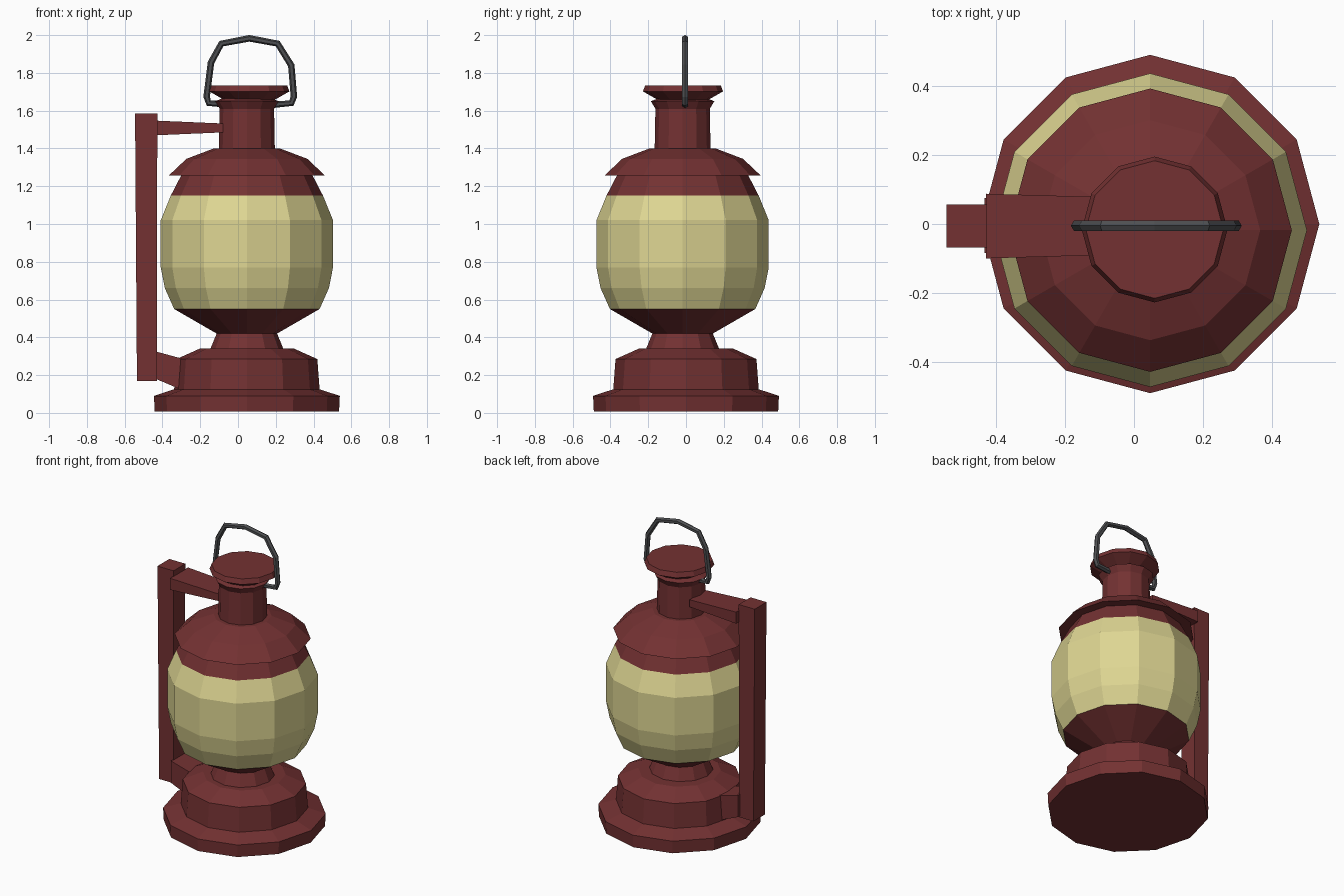
import bpy, bmesh, math
from mathutils import Vector

if "Cube" in bpy.data.objects:
    bpy.data.objects.remove(bpy.data.objects["Cube"])


def material(name, rgb):
    m = bpy.data.materials.new(name)
    m.diffuse_color = (*rgb, 1)
    m.use_nodes = True
    m.node_tree.nodes["Principled BSDF"].inputs["Base Color"].default_value = m.diffuse_color
    return m


RED = material("dark red enamel", (0.172, 0.031, 0.032))
GLASS = material("pale yellow glass", (0.73, 0.67, 0.29))
STEEL = material("dark grey wire", (0.075, 0.077, 0.082))
SIDES = 12


def finish(bm, name, mat):
    bmesh.ops.recalc_face_normals(bm, faces=bm.faces)
    me = bpy.data.meshes.new(name)
    bm.to_mesh(me)
    bm.free()
    me.materials.append(mat)
    ob = bpy.data.objects.new(name, me)
    bpy.context.collection.objects.link(ob)
    return ob


def skin(name, mat, rings, caps=(True, True)):
    """Bridge successive closed rings of points, with optional end caps."""
    bm = bmesh.new()
    loops = [[bm.verts.new(p) for p in ring] for ring in rings]
    n = len(loops[0])
    for a, b in zip(loops, loops[1:]):
        for i in range(n):
            j = (i + 1) % n
            bm.faces.new((a[i], a[j], b[j], b[i]))
    if caps[0]:
        bm.faces.new(loops[0][::-1])
    if caps[1]:
        bm.faces.new(loops[-1])
    return finish(bm, name, mat)


def lathe(name, mat, profile, cx=0.047, cy=-0.018, caps=(False, False)):
    """Turn (radius, height) pairs about a vertical axis."""
    rings = []
    for r, z in profile:
        rings.append([(cx + r * math.cos(2 * math.pi * i / SIDES),
                       cy + r * math.sin(2 * math.pi * i / SIDES), z)
                      for i in range(SIDES)])
    return skin(name, mat, rings, caps)


def beam(name, mat, ends):
    """Tapered box from cross-sections (x, y0, y1, z0, z1)."""
    skin(name, mat, [[(x, y0, z0), (x, y1, z0), (x, y1, z1), (x, y0, z1)]
                     for x, y0, y1, z0, z1 in ends])


# Stepped base with foot flange, tank and shoulder
lathe("base", RED, [(0.488, 0.008), (0.492, 0.09), (0.385, 0.125), (0.373, 0.285),
                    (0.25, 0.34), (0.17, 0.34)], 0.047, 0, (True, True))

# Waist and bowl below the globe
lathe("lower_bowl", RED, [(0.195, 0.335), (0.16, 0.42), (0.385, 0.55)])

# Globe
lathe("glass_globe", GLASS, [(0.385, 0.55), (0.434, 0.66), (0.456, 0.77),
                             (0.456, 1.02), (0.403, 1.15)])

# Upper shell continuing the globe, then overhanging hood
lathe("upper_shell", RED, [(0.403, 1.15), (0.345, 1.262)])
lathe("hood", RED, [(0.345, 1.262), (0.412, 1.258), (0.32, 1.345), (0.175, 1.40),
                    (0.14, 1.40)])

# Chimney with flared lip
lathe("chimney", RED, [(0.148, 1.395), (0.144, 1.61), (0.168, 1.65), (0.13, 1.665)],
      caps=(False, True))

# Lid
lathe("lid", RED, [(0.13, 1.655), (0.212, 1.702), (0.2, 1.734)], 0.06, -0.016, (True, True))

# Side post with its upper arm and lower bracket
skin("side_post", RED, [
    [(x0, y0, z), (x1, y0, z), (x1, y1, z), (x0, y1, z)]
    for x0, x1, y0, y1, z in ((-0.535, -0.43, -0.065, 0.055, 0.17),
                              (-0.545, -0.427, -0.068, 0.056, 1.585))])
beam("upper_arm", RED, [(-0.43, -0.1, 0.088, 1.47, 1.547), (-0.08, -0.09, 0.078, 1.485, 1.532)])
beam("lower_bracket", RED, [(-0.435, -0.085, 0.075, 0.18, 0.325),
                            (-0.27, -0.085, 0.075, 0.11, 0.28)])

# Wire bail handle: six-sided tube swept in the XZ plane
path = [(-0.07, 1.634), (-0.155, 1.640), (-0.166, 1.675), (-0.143, 1.855), (-0.088, 1.955),
        (0.06, 1.983), (0.21, 1.955), (0.282, 1.84), (0.296, 1.675), (0.283, 1.640), (0.17, 1.63)]
pts = [Vector((x, -0.005, z)) for x, z in path]
tube = []
for i, p in enumerate(pts):
    t_in = (p - pts[max(i - 1, 0)]).normalized()
    t_out = (pts[min(i + 1, len(pts) - 1)] - p).normalized()
    t = (t_in + t_out).normalized()
    side = Vector((0, 1, 0)).cross(t)
    tube.append([p + 0.0175 * (side * math.cos(a) + Vector((0, 1, 0)) * math.sin(a))
                 for a in (k * math.pi / 3 for k in range(6))])
skin("bail_handle", STEEL, tube)
